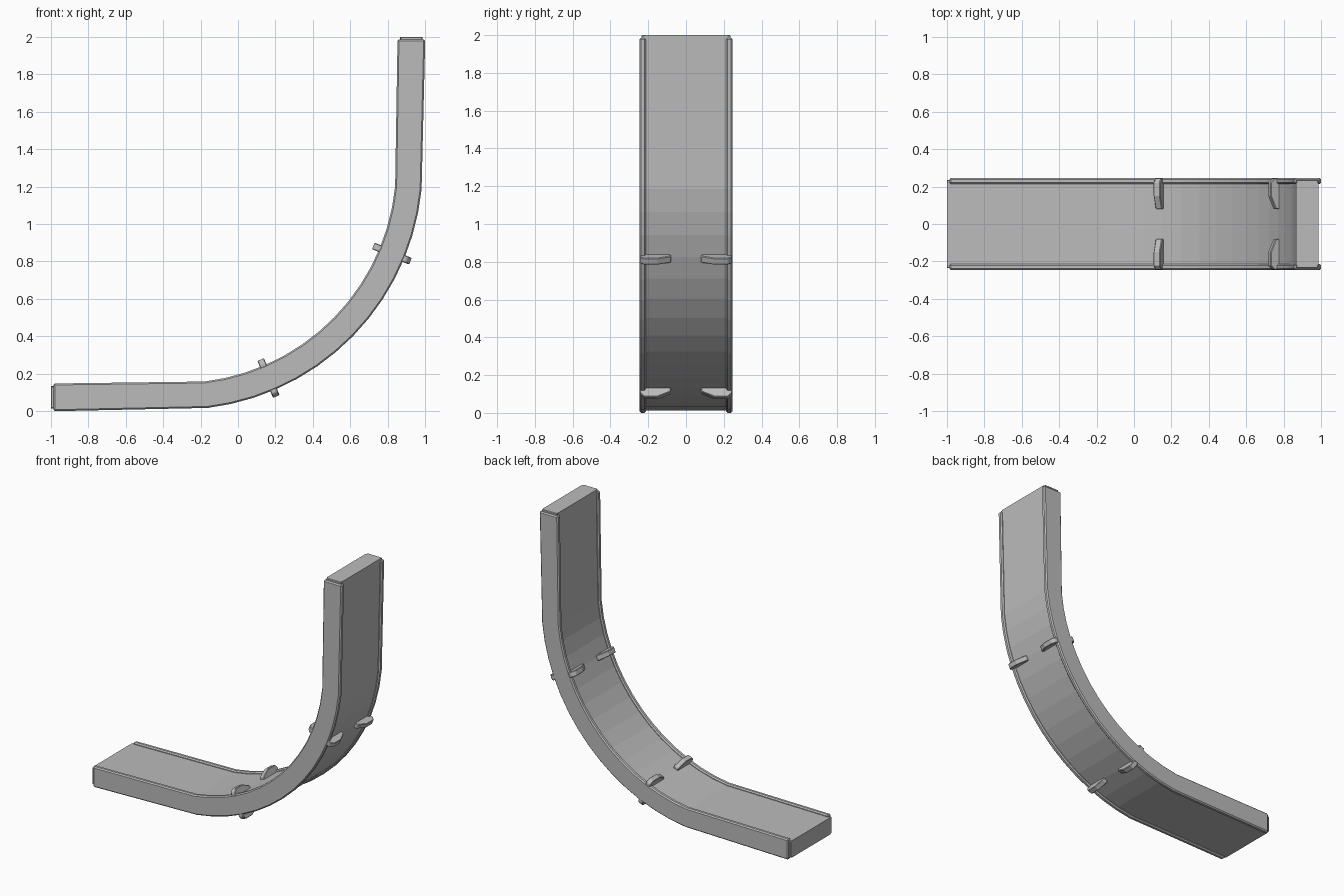
import bpy, bmesh
from math import radians, cos, sin
from mathutils import Vector

cube = bpy.data.objects.get("Cube")
if cube:
    bpy.data.objects.remove(cube)

grey = bpy.data.materials.new("steel grey")
grey.use_nodes = True
colour = (0.5, 0.5, 0.5, 1)
grey.diffuse_color = colour
grey.node_tree.nodes["Principled BSDF"].inputs["Base Color"].default_value = colour

CX, CZ = -0.32, 1.315       # centre of the bend
R_IN, R_OUT = 1.165, 1.307
STEPS = 14


def polar(radius, degrees):
    a = radians(degrees)
    return Vector((CX + radius * cos(a), 0, CZ + radius * sin(a)))


def stations(gap):
    """Inner and outer edge points along the track; gap shortens both ends."""
    pairs = [(Vector((-1 + gap, 0, 0.148)), Vector((-1 + gap, 0, 0)))]
    for i in range(STEPS + 1):
        d = -83 + 77.3 * i / STEPS
        pairs.append((polar(R_IN, d), polar(R_OUT, d)))
    pairs.append((Vector((0.852, 0, 2 - gap)), Vector((1, 0, 2 - gap))))
    return pairs


def make_object(name, loops, bevel=0):
    """Skin a row of closed loops, cap both ends."""
    bm = bmesh.new()
    rings = [[bm.verts.new(p) for p in loop] for loop in loops]
    n = len(rings[0])
    for a, b in zip(rings, rings[1:]):
        for k in range(n):
            bm.faces.new((a[k], a[(k + 1) % n], b[(k + 1) % n], b[k]))
    bm.faces.new(rings[0])
    bm.faces.new(rings[-1])
    bmesh.ops.recalc_face_normals(bm, faces=bm.faces)
    mesh = bpy.data.meshes.new(name)
    bm.to_mesh(mesh)
    bm.free()
    mesh.materials.append(grey)
    obj = bpy.data.objects.new(name, mesh)
    bpy.context.collection.objects.link(obj)
    if bevel:
        mod = obj.modifiers.new("Bevel", 'BEVEL')
        mod.width = bevel
        mod.segments = 1
        mod.limit_method = 'ANGLE'
        mod.angle_limit = radians(40)
    return obj


def sweep(name, y0, y1, h0, h1, gap, bevel):
    """Sweep a rectangle; h runs from the inner edge (0) to the outer edge (1)."""
    section = [(y0, h0), (y1, h0), (y1, h1), (y0, h1)]
    loops = [[a.lerp(b, h) + Vector((0, y, 0)) for y, h in section]
             for a, b in stations(gap)]
    return make_object(name, loops, bevel)


# Recessed bed, its ends standing slightly proud of the rails
sweep("track_bed", -0.22, 0.22, 0.09, 0.91, 0, 0)

# Chamfered side rails
for side, label in ((1, "back"), (-1, "front")):
    y0, y1 = sorted((side * 0.213, side * 0.246))
    sweep(label + "_rail", y0, y1, 0, 1, 0.014, 0.008)

# End caps overlapping the rail ends
first, last = stations(0)[0], stations(0)[-1]
for label, (a, b), inward in (("lower", first, Vector((0.02, 0, 0))),
                              ("upper", last, Vector((0, 0, -0.02)))):
    ring = [a.lerp(b, h) + Vector((0, y, 0))
            for y, h in ((-0.236, 0.1), (0.236, 0.1), (0.236, 0.9), (-0.236, 0.9))]
    make_object(label + "_end_cap", [ring, [p + inward for p in ring]], 0.004)

# Hooked clips: (y, height above rail edge), reaching from the rail to the bed
CLIP = [(0.244, -0.012), (0.244, 0.014), (0.222, 0.036), (0.15, 0.036),
        (0.08, 0.006), (0.08, -0.02), (0.2, -0.02)]
for face, radius, sign in (("inner", R_IN, -1), ("outer", R_OUT, 1)):
    for place, angle in (("lower", -67), ("upper", -22.5)):
        out = (polar(1, angle) - polar(0, angle)) * sign
        along = Vector((-out.z, 0, out.x)) * 0.019
        for side, label in ((1, "back"), (-1, "front")):
            ring = [polar(radius, angle) + out * h + Vector((0, side * y, 0))
                    for y, h in CLIP]
            make_object(f"{face}_{place}_{label}_clip",
                        [[p - along for p in ring], [p + along for p in ring]], 0.004)
